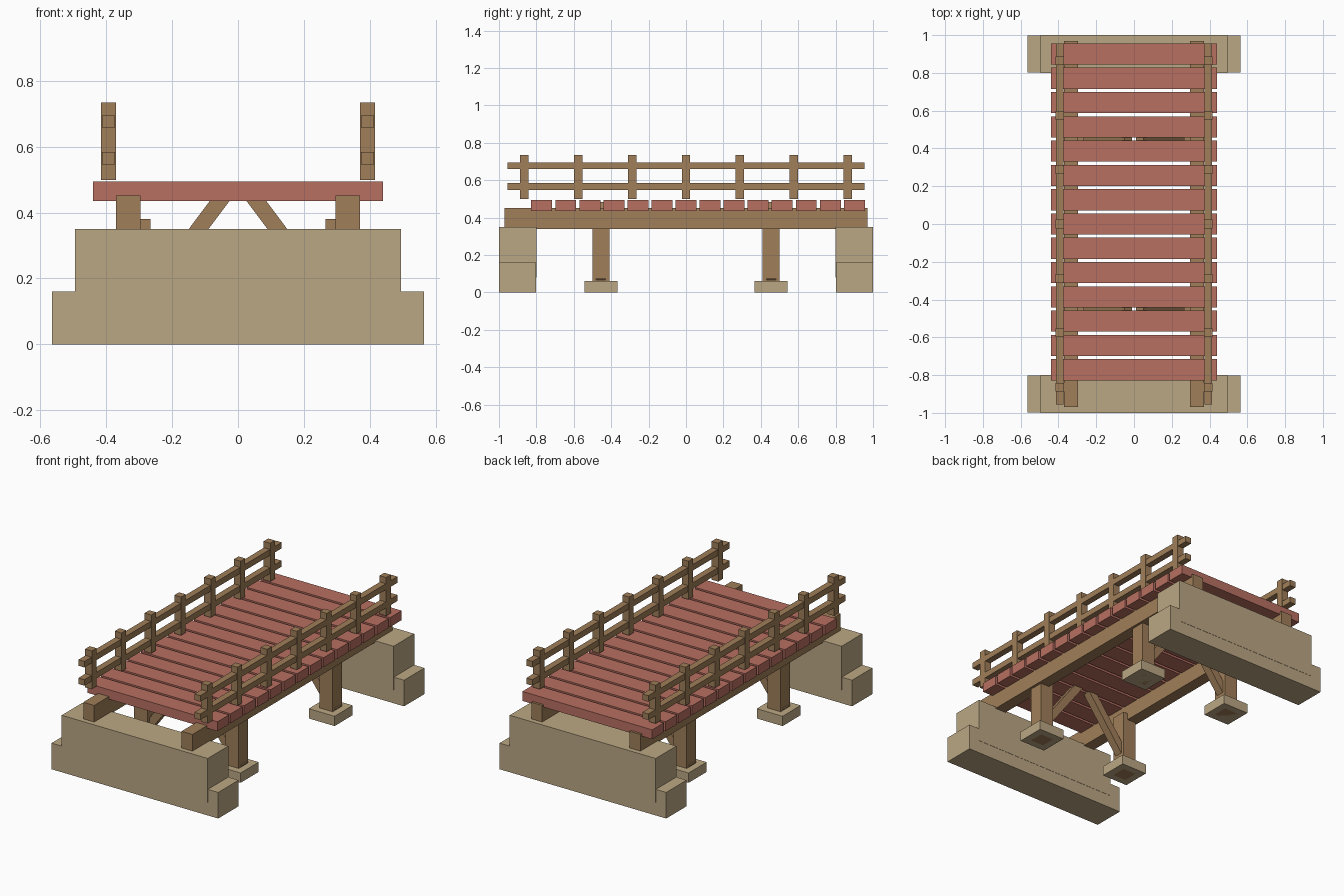
import bpy
import math

if "Cube" in bpy.data.objects:
    bpy.data.objects.remove(bpy.data.objects["Cube"])


def material(name, color):
    m = bpy.data.materials.new(name)
    m.diffuse_color = color
    m.use_nodes = True
    m.node_tree.nodes["Principled BSDF"].inputs["Base Color"].default_value = m.diffuse_color
    return m


STONE = material("stone", (0.50, 0.39, 0.23, 1))
WOOD = material("wood", (0.35, 0.21, 0.10, 1))
PLANK = material("red_plank", (0.48, 0.16, 0.12, 1))


def box(name, center, size, mat, tilt=0.0):
    bpy.ops.mesh.primitive_cube_add(size=1, location=center, rotation=(0, tilt, 0))
    ob = bpy.context.object
    ob.name = name
    ob.scale = size
    ob.data.materials.append(mat)
    return ob


def bar_xz(name, a, b, y, thick, width, mat):
    # square bar between two points in the xz plane
    dx, dz = b[0] - a[0], b[1] - a[1]
    box(name, ((a[0] + b[0]) / 2, y, (a[1] + b[1]) / 2),
        (thick, width, math.hypot(dx, dz)), mat, math.atan2(dx, dz))


# stone abutments: upper block on a wider base
for s in (-1, 1):
    box("abutment_block", (0, s * 0.9, 0.215), (0.99, 0.2, 0.27), STONE)
    box("abutment_base", (0, s * 0.9, 0.08), (1.13, 0.197, 0.16), STONE)

# deck planks (the frontmost one is missing)
for i in range(1, 15):
    box("deck_plank", (0, -0.9 + i * 1.8 / 14, 0.465), (0.88, 0.112, 0.058), PLANK)

for sx in (-1, 1):
    # long beam under the deck
    box("beam", (sx * 0.333, 0, 0.396), (0.074, 1.94, 0.112), WOOD)

    # piers with footings and diagonal braces
    for sy in (-1, 1):
        y = sy * 0.455
        box("pier", (sx * 0.31, y, 0.19), (0.09, 0.09, 0.38), WOOD)
        box("pier_footing", (sx * 0.31, y, 0.03), (0.175, 0.175, 0.06), STONE)
        bar_xz("pier_brace", (sx * 0.34, 0.055), (sx * 0.03, 0.47), y, 0.048, 0.05, WOOD)

    # railing posts and rails
    for i in range(-3, 4):
        box("railing_post", (sx * 0.393, i * 0.288, 0.6165), (0.045, 0.045, 0.235), WOOD)
    for z in (0.565, 0.677):
        box("railing_rail", (sx * 0.393, 0, z), (0.04, 1.91, 0.037), WOOD)
